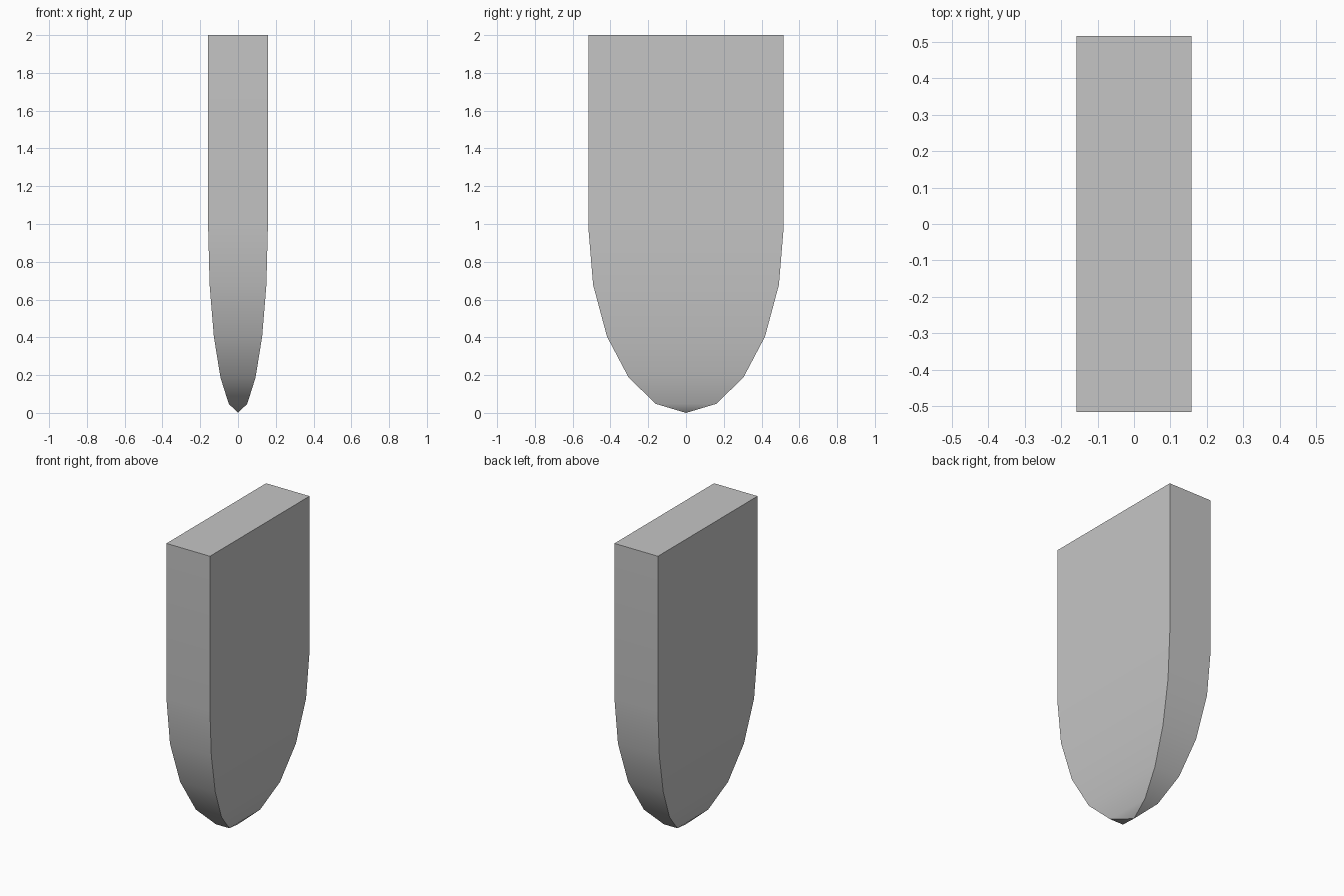
import bpy, bmesh, math

if "Cube" in bpy.data.objects:
    bpy.data.objects.remove(bpy.data.objects["Cube"], do_unlink=True)

HALF_X, HALF_Y = 0.158, 0.517   # half width and half depth of the block
TOP, ROUND = 2.0, 0.98          # full height, height where the taper starts
STEPS = 5                       # segments of the quarter-ellipse taper

grey = bpy.data.materials.new("light grey")
grey.use_nodes = True
colour = (0.56, 0.56, 0.56, 1)
grey.diffuse_color = colour
grey.node_tree.nodes["Principled BSDF"].inputs["Base Color"].default_value = colour

bm = bmesh.new()


def ring(scale, z):
    """Rectangular cross-section, counter-clockwise from above."""
    corners = ((-1, -1), (1, -1), (1, 1), (-1, 1))
    return [bm.verts.new((x * HALF_X * scale, y * HALF_Y * scale, z)) for x, y in corners]


# Rectangular rings follow the ellipse up from the tip, then rise straight
angles = [math.pi / 2 * i / STEPS for i in range(1, STEPS + 1)]
rings = [ring(math.sin(a), ROUND * (1 - math.cos(a))) for a in angles]
rings.append(ring(1, TOP))

# Pointed tip, side walls and flat top
tip = bm.verts.new((0, 0, 0))
for i in range(4):
    j = (i + 1) % 4
    bm.faces.new((tip, rings[0][j], rings[0][i]))
    for low, high in zip(rings, rings[1:]):
        bm.faces.new((low[i], low[j], high[j], high[i]))
bm.faces.new(rings[-1])
bmesh.ops.recalc_face_normals(bm, faces=bm.faces)

mesh = bpy.data.meshes.new("tapered_block")
bm.to_mesh(mesh)
bm.free()
mesh.materials.append(grey)
block = bpy.data.objects.new("tapered_block", mesh)
bpy.context.collection.objects.link(block)

# Smooth the taper, keep the corners and the top rim sharp
bpy.ops.object.select_all(action="DESELECT")
block.select_set(True)
bpy.context.view_layer.objects.active = block
bpy.ops.object.shade_smooth_by_angle(angle=math.radians(35))
